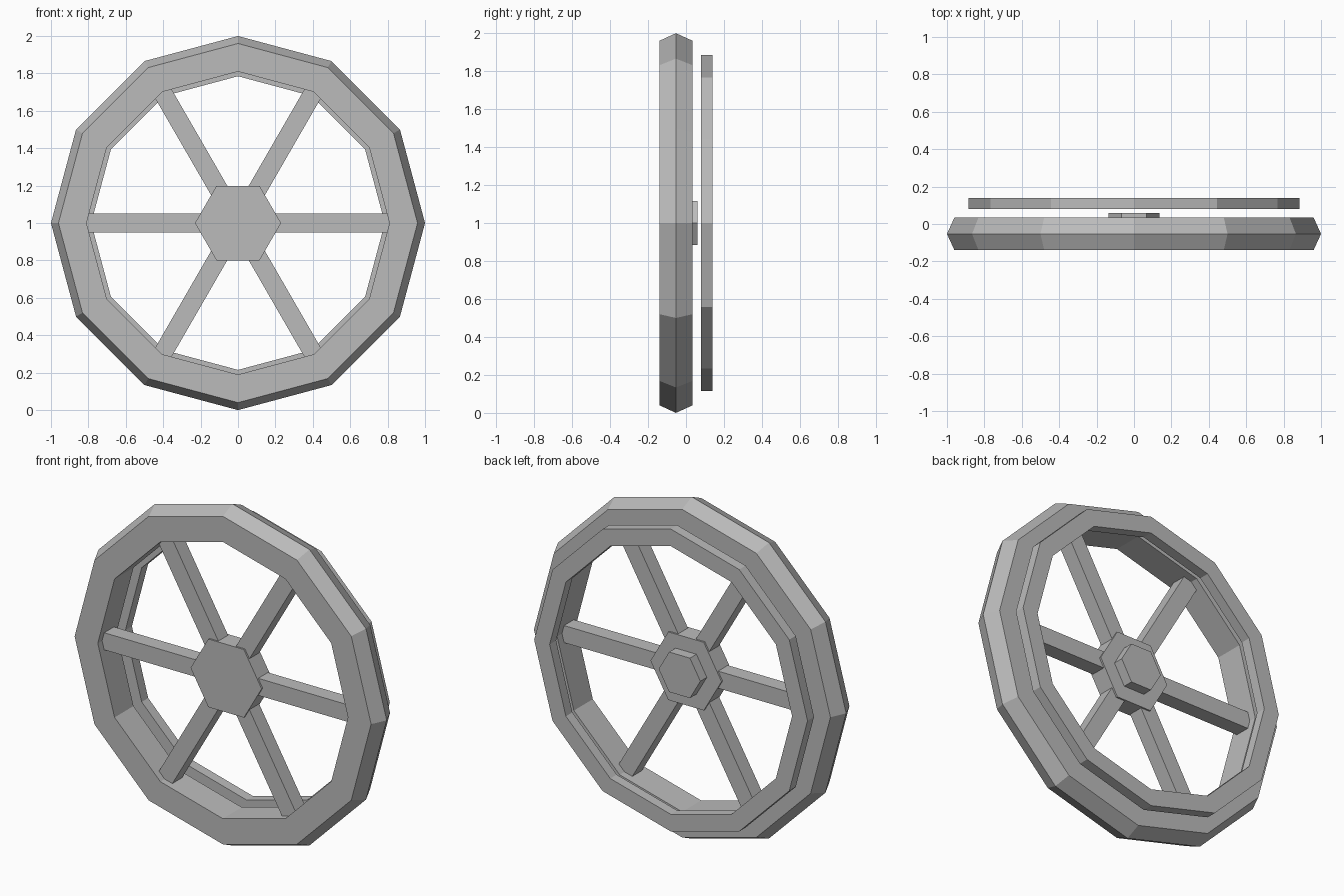
import bpy
import bmesh
from math import cos, sin, pi
from mathutils import Matrix, Vector

cube = bpy.data.objects.get("Cube")
if cube:
    bpy.data.objects.remove(cube, do_unlink=True)

grey = bpy.data.materials.new("plain grey")
grey.use_nodes = True
grey.diffuse_color = (0.5, 0.5, 0.5, 1)
grey.node_tree.nodes["Principled BSDF"].inputs["Base Color"].default_value = (0.5, 0.5, 0.5, 1)

CENTRE = Vector((0, 0, 1))


def finish(name, bm):
    """Turn a bmesh into a flat-shaded object at the wheel centre."""
    bmesh.ops.recalc_face_normals(bm, faces=bm.faces)
    mesh = bpy.data.meshes.new(name)
    bm.to_mesh(mesh)
    bm.free()
    mesh.materials.append(grey)
    obj = bpy.data.objects.new(name, mesh)
    obj.location = CENTRE
    bpy.context.collection.objects.link(obj)
    return obj


def ring(name, profile, sides=12):
    """Sweep a closed (radius, y) profile around the wheel axis."""
    bm = bmesh.new()
    loops = []
    for i in range(sides):
        a = 2 * pi * i / sides
        loops.append([bm.verts.new((r * cos(a), y, r * sin(a))) for r, y in profile])
    n = len(profile)
    for i, here in enumerate(loops):
        after = loops[(i + 1) % sides]
        for j in range(n):
            k = (j + 1) % n
            bm.faces.new((here[j], here[k], after[k], after[j]))
    return finish(name, bm)


def prism(name, radius, front, back, sides=6):
    """Solid prism along y with a corner pointing to +x."""
    bm = bmesh.new()
    ends = [[bm.verts.new((radius * cos(2 * pi * i / sides), y, radius * sin(2 * pi * i / sides)))
             for i in range(sides)] for y in (front, back)]
    for end in ends:
        bm.faces.new(end)
    for i in range(sides):
        k = (i + 1) % sides
        bm.faces.new((ends[0][i], ends[0][k], ends[1][k], ends[1][i]))
    return finish(name, bm)


def spoke(name, angle, start=0.15, end=0.83, width=0.1, front=-0.1, back=-0.01):
    """Square bar from the hub into the rim."""
    bm = bmesh.new()
    size = Matrix.Diagonal((end - start, back - front, width, 1))
    place = Matrix.Translation(((start + end) / 2, (front + back) / 2, 0))
    bmesh.ops.create_cube(bm, size=1, matrix=Matrix.Rotation(angle, 4, 'Y') @ place @ size)
    return finish(name, bm)


# Rim with a ridged tread, and the separate flat ring behind it
ring("rim", [(0.81, -0.14), (0.96, -0.14), (1.0, -0.053), (0.96, 0.035), (0.81, 0.035)])
ring("back_ring", [(0.785, 0.08), (0.885, 0.08), (0.885, 0.14), (0.785, 0.14)])

# Hub and axle cap
prism("hub", 0.23, -0.11, 0.0)
prism("axle_cap", 0.135, -0.01, 0.06)

# Six spokes
for i in range(6):
    spoke(f"spoke_{i + 1}", i * pi / 3)
